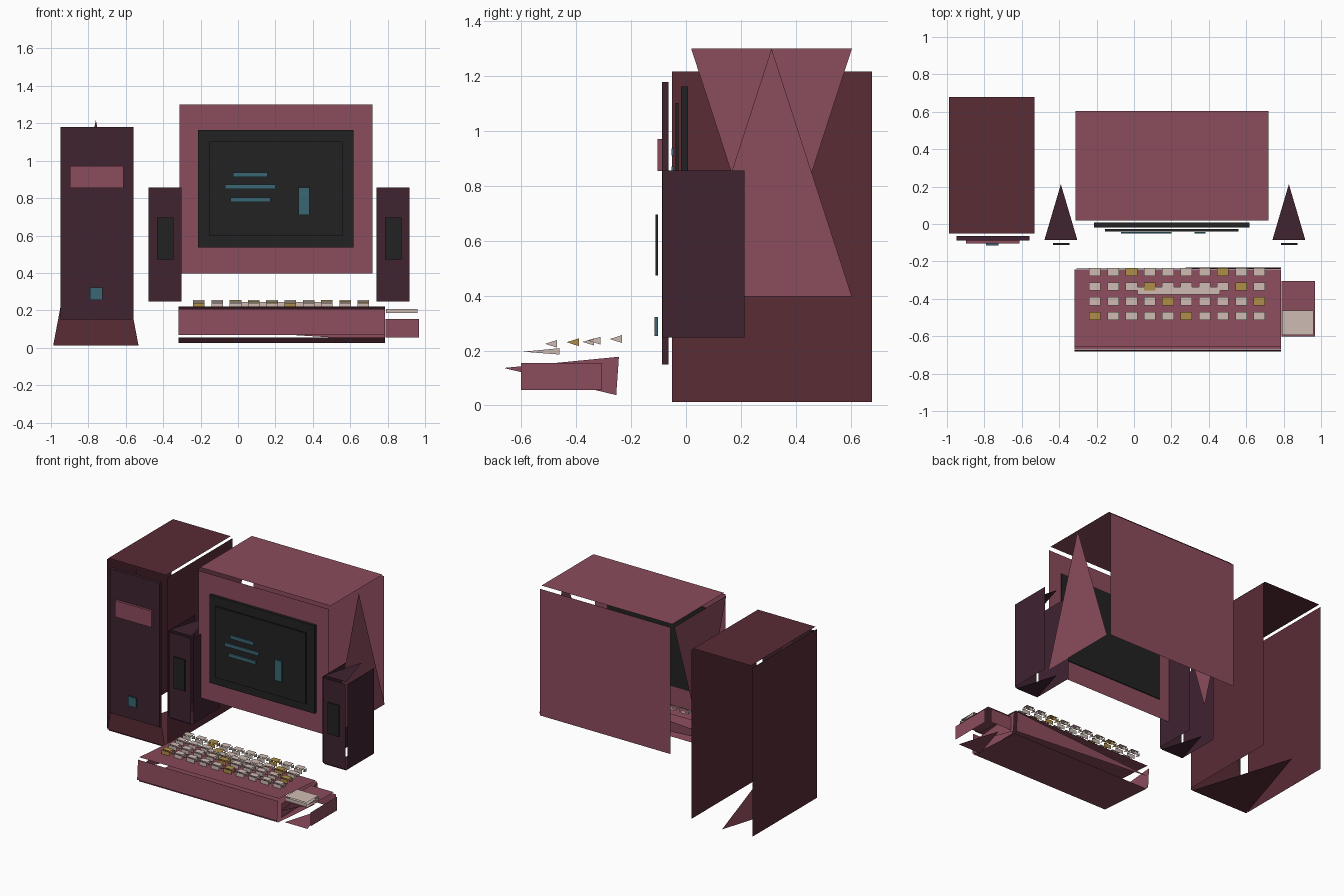
import bpy, math
from mathutils import Vector, Matrix

if "Cube" in bpy.data.objects:
    bpy.data.objects.remove(bpy.data.objects["Cube"])

def mat(name, rgb):
    m = bpy.data.materials.new(name)
    m.diffuse_color = (*rgb, 1)
    m.use_nodes = True
    m.node_tree.nodes["Principled BSDF"].inputs["Base Color"].default_value = m.diffuse_color
    return m

ROSE = mat("rose plastic", (0.26, 0.072, 0.108))
BROWN = mat("dark maroon", (0.10, 0.025, 0.036))
PLUM = mat("dark plum", (0.05, 0.017, 0.030))
BLACK = mat("screen black", (0.016, 0.016, 0.016))
TEAL = mat("muted teal", (0.043, 0.135, 0.172))
CREAM = mat("cream key", (0.62, 0.50, 0.45))
GOLD = mat("gold key", (0.43, 0.27, 0.065))

AX = "xyz"
ALL = {f: "quad" for f in ("+x", "-x", "+y", "-y", "+z", "-z")}

def shell(name, lo, hi, material, faces=ALL, gap=0.0, tilt=0.0):
    """Box of separate panels with open edges. Each face is a 'quad', or a
    triangle whose base lies on the side named (e.g. '-z')."""
    lo, hi = Vector(lo), Vector(hi)
    mid, half = (lo + hi) / 2, (hi - lo) / 2
    rot = Matrix.Rotation(tilt, 3, 'X')
    verts, polys = [], []
    for key, kind in faces.items():
        a = AX.index(key[1])
        s = 1 if key[0] == "+" else -1
        u, v = (a + 1) % 3, (a + 2) % 3

        def pt(pu, pv):
            p = Vector((0, 0, 0))
            p[a] = s * half[a]
            p[u] = pu * (half[u] - gap)
            p[v] = pv * (half[v] - gap)
            return p
        if kind == "quad":
            pts = [pt(-1, -1), pt(1, -1), pt(1, 1), pt(-1, 1)]
        else:
            d = 1 if kind[0] == "+" else -1
            if AX.index(kind[1]) == u:
                pts = [pt(d, -1), pt(d, 1), pt(-d, 0)]
            else:
                pts = [pt(-1, d), pt(1, d), pt(0, -d)]
        n = (pts[1] - pts[0]).cross(pts[2] - pts[0])
        if n[a] * s < 0:
            pts.reverse()
        k = len(verts)
        verts += [rot @ p for p in pts]
        polys.append(range(k, k + len(pts)))
    me = bpy.data.meshes.new(name)
    me.from_pydata(verts, [], [list(p) for p in polys])
    me.materials.append(material)
    ob = bpy.data.objects.new(name, me)
    ob.location = mid
    bpy.context.collection.objects.link(ob)
    return ob

# Tower case, front panel, drive badge, power button
shell("tower_case", (-1.0, -0.063, 0.0), (-0.52, 0.69, 1.23), BROWN,
      {"+x": "quad", "-x": "quad", "+z": "quad", "-y": "-z", "-z": "-y"}, 0.012)
shell("tower_front_panel", (-0.95, -0.087, 0.15), (-0.56, -0.064, 1.18), PLUM)
shell("tower_drive_badge", (-0.897, -0.104, 0.855), (-0.612, -0.086, 0.972), ROSE)
shell("tower_power_button", (-0.79, -0.115, 0.254), (-0.724, -0.103, 0.322), TEAL)

# Monitor housing, open underneath
shell("monitor_housing", (-0.331, 0.002, 0.38), (0.735, 0.622, 1.318), ROSE,
      {"+z": "quad", "-y": "quad", "+y": "quad", "+x": "-z", "-x": "+z"}, 0.017)
shell("monitor_bezel", (-0.213, -0.018, 0.535), (0.617, 0.008, 1.163), BLACK)
shell("monitor_screen", (-0.155, -0.039, 0.597), (0.56, -0.028, 1.103), BLACK)

# Screen marks
for i, (x0, x1, z0, z1) in enumerate([(-0.027, 0.158, 0.912, 0.936),
                                      (-0.07, 0.20, 0.848, 0.872),
                                      (-0.04, 0.175, 0.780, 0.804),
                                      (0.324, 0.382, 0.710, 0.857)]):
    shell(f"screen_mark_{i + 1}", (x0, -0.052, z0), (x1, -0.043, z1), TEAL)

# Speakers
for side, x in (("left", -0.391), ("right", 0.828)):
    shell(f"{side}_speaker", (x - 0.099, -0.097, 0.236), (x + 0.099, 0.224, 0.868), PLUM,
          {"-y": "quad", "+x": "quad", "-x": "quad", "+z": "-y", "-z": "-y"}, 0.011)
    shell(f"{side}_speaker_grille", (x - 0.041, -0.112, 0.473),
          (x + 0.053 - 0.006, -0.102, 0.697), BLACK)

# Keyboard body, tilted
shell("keyboard_body", (-0.332, -0.678, 0.039), (0.80, -0.236, 0.205), ROSE,
      {"+z": "quad", "-z": "quad", "-y": "quad", "+x": "+y", "-x": "+y", "+y": "+x"},
      0.013, math.radians(-4))

# Keys: four rows of ten with a diagonal pattern of gold keys
KEY = {"+z": "quad", "-y": "quad", "+y": "-z", "+x": "+y", "-x": "+y"}
for r in range(4):
    y, z = -0.256 - 0.0785 * r, 0.242 - 0.0058 * r
    for c in range(10):
        x = -0.209 + 0.0977 * c
        shell(f"key_{r + 1}_{c + 1}", (x - 0.035, y - 0.026, z - 0.018),
              (x + 0.035, y + 0.026, z + 0.018),
              GOLD if (c - r) % 5 == 2 else CREAM, KEY, 0.004)
shell("space_bar", (0.015, -0.381, 0.215), (0.465, -0.332, 0.248), CREAM, KEY, 0.004)

# Mouse and its button plate
shell("mouse_body", (0.763, -0.627, 0.03), (0.995, -0.28, 0.18), ROSE,
      {"+z": "quad", "+x": "quad", "-x": "quad", "+y": "quad", "-z": "-y"}, 0.026)
shell("mouse_buttons", (0.787, -0.598, 0.181), (0.963, -0.458, 0.212), CREAM,
      {"+z": "quad", "-z": "quad", "-y": "quad", "+x": "+y", "-x": "+y"}, 0.004,
      math.radians(0.5))
